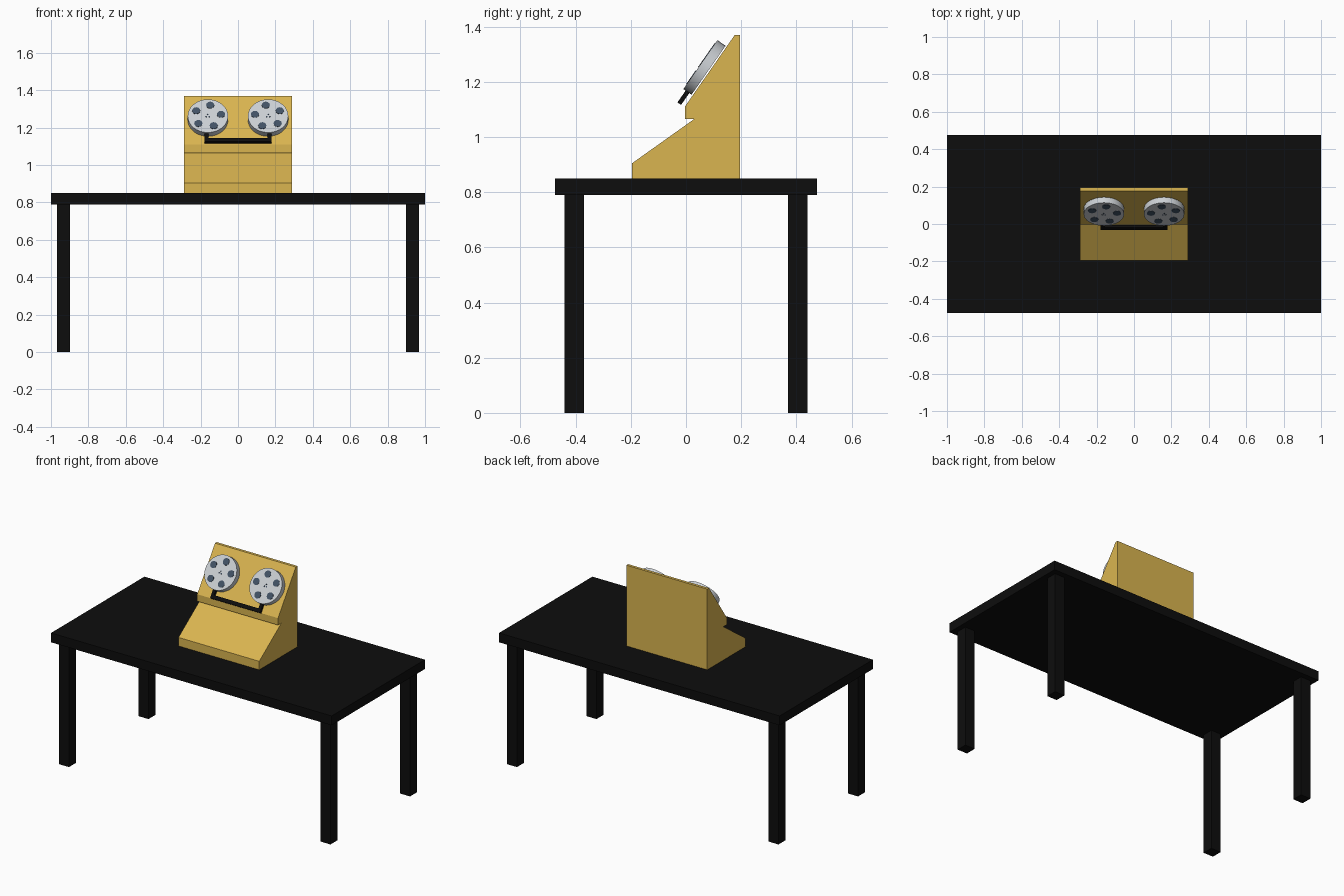
import bpy, bmesh, math
from mathutils import Matrix, Vector

if "Cube" in bpy.data.objects:
    bpy.data.objects.remove(bpy.data.objects["Cube"])


def material(name, rgb):
    m = bpy.data.materials.new(name)
    m.diffuse_color = (*rgb, 1)
    m.use_nodes = True
    m.node_tree.nodes["Principled BSDF"].inputs["Base Color"].default_value = m.diffuse_color
    return m


BLACK = material("black", (0.004, 0.004, 0.004))
MUSTARD = material("mustard yellow", (0.70, 0.46, 0.08))
SILVER = material("silver grey", (0.60, 0.63, 0.66))
SLATE = material("dark slate", (0.055, 0.085, 0.13))

# Tilted frame of the sloping panel: x across, y up the slope, z outwards
TILT = math.atan2(0.26, 0.181)
PANEL = Matrix.Translation((0, 0.067, 1.252)) @ Matrix.Rotation(TILT, 4, 'X')
REEL_R, REEL_T = 0.108, 0.036


def finish(bm, name, mat, matrix=None):
    bmesh.ops.recalc_face_normals(bm, faces=bm.faces)
    if matrix is not None:
        bm.transform(matrix)
    me = bpy.data.meshes.new(name)
    bm.to_mesh(me)
    bm.free()
    me.materials.append(mat)
    ob = bpy.data.objects.new(name, me)
    bpy.context.collection.objects.link(ob)
    return ob


def add_box(bm, lo, hi):
    lo, hi = Vector(lo), Vector(hi)
    m = Matrix.Translation((lo + hi) / 2) @ Matrix.Diagonal((*(hi - lo), 1))
    bmesh.ops.create_cube(bm, size=1, matrix=m)


def add_disc(bm, x, y, z, r, depth, sides):
    bmesh.ops.create_cone(bm, cap_ends=True, segments=sides, radius1=r, radius2=r,
                          depth=depth, matrix=Matrix.Translation((x, y, z)))


# Table top and legs
bm = bmesh.new()
add_box(bm, (-1, -0.475, 0.79), (1, 0.475, 0.85))
finish(bm, "table_top", BLACK)
for sx, side in ((-1, "left"), (1, "right")):
    for sy, end in ((-1, "front"), (1, "back")):
        bm = bmesh.new()
        cx, cy = sx * 0.932, sy * 0.405
        add_box(bm, (cx - 0.035, cy - 0.035, 0), (cx + 0.035, cy + 0.035, 0.79))
        finish(bm, f"{end}_{side}_leg", BLACK)

# Console body: side profile (y, z) extruded across x
profile = [(-0.195, 0.85), (-0.195, 0.905), (0.03, 1.065), (-0.004, 1.065),
           (-0.004, 1.11), (0.177, 1.37), (0.195, 1.37), (0.195, 0.85)]
bm = bmesh.new()
face = bm.faces.new([bm.verts.new((-0.288, y, z)) for y, z in profile])
ext = bmesh.ops.extrude_face_region(bm, geom=[face])["geom"]
bmesh.ops.translate(bm, vec=(0.576, 0, 0),
                    verts=[v for v in ext if isinstance(v, bmesh.types.BMVert)])
finish(bm, "console_body", MUSTARD)

# Tape reels with five openings and a spindle mark each, mirrored left to right
for s, side in ((-1, "left"), (1, "right")):
    bm = bmesh.new()
    add_disc(bm, s * 0.161, 0, 0, REEL_R, REEL_T, 32)
    reel = finish(bm, f"{side}_reel", SILVER, PANEL)
    bpy.context.view_layer.objects.active = reel
    reel.select_set(True)
    bpy.ops.object.shade_smooth_by_angle()
    reel.select_set(False)

    bm = bmesh.new()
    top = REEL_T / 2
    for k in range(5):
        a = math.radians(8 + 72 * k)
        add_disc(bm, s * (0.161 - 0.071 * math.cos(a)), 0.071 * math.sin(a),
                 top, 0.022, 0.004, 12)
    for k in range(3):
        a = math.radians(90 + 120 * k)
        add_disc(bm, s * 0.161 + 0.009 * math.cos(a), 0.009 * math.sin(a),
                 top, 0.0045, 0.004, 8)
    finish(bm, f"{side}_reel_openings", SLATE, PANEL)

# Tape path: bar with two uprights running into the reels
bm = bmesh.new()
add_box(bm, (-0.178, -0.160, -0.008), (0.178, -0.137, 0.008))
for s in (-1, 1):
    add_box(bm, (s * 0.168 - 0.010, -0.138, -0.008), (s * 0.168 + 0.010, -0.09, 0.008))
finish(bm, "tape_guide", BLACK, PANEL)
